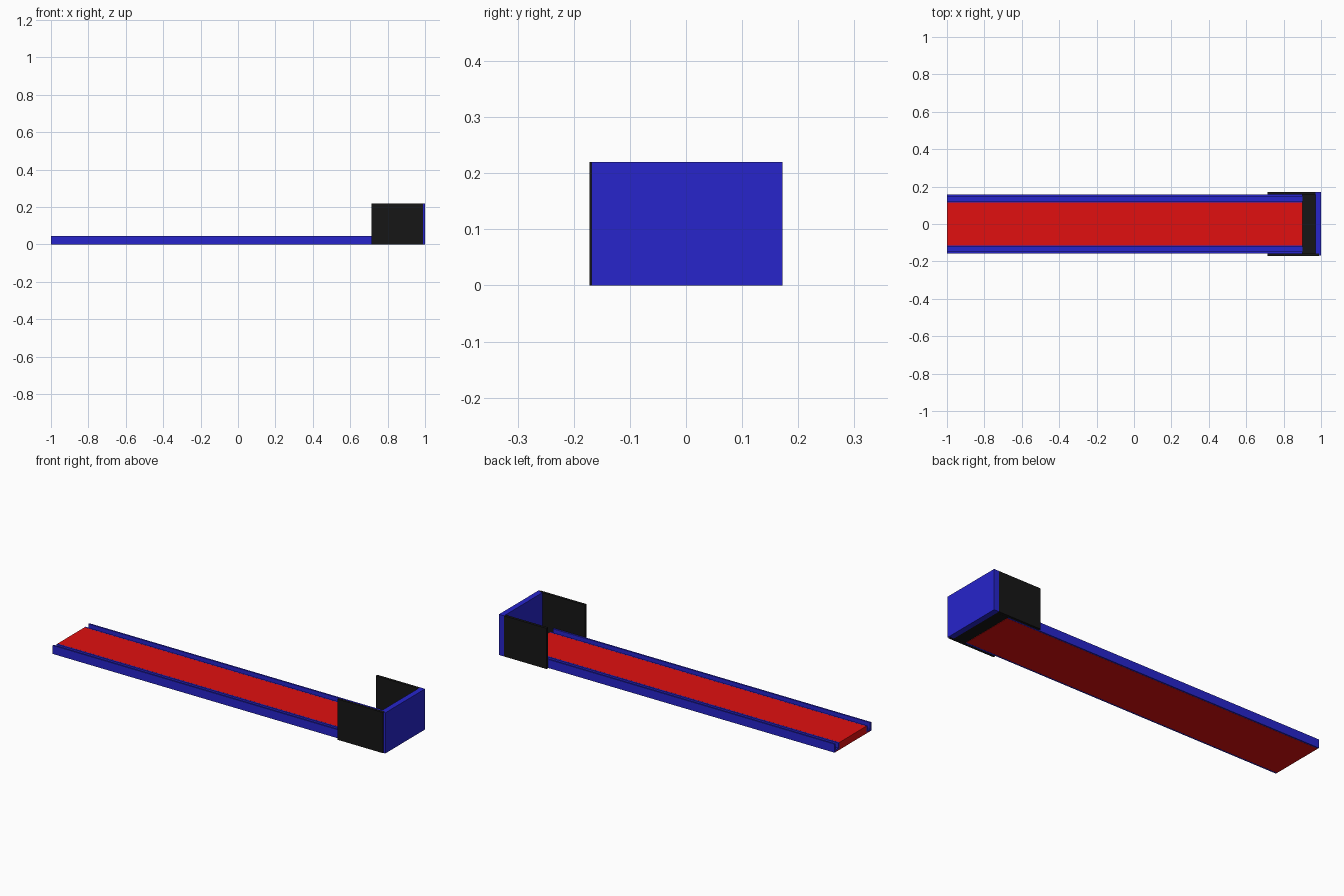
import bpy, bmesh

if "Cube" in bpy.data.objects:
    bpy.data.objects.remove(bpy.data.objects["Cube"])


def material(name, rgb):
    m = bpy.data.materials.new(name)
    m.diffuse_color = (*rgb, 1)
    m.use_nodes = True
    m.node_tree.nodes["Principled BSDF"].inputs["Base Color"].default_value = m.diffuse_color
    return m


RED = material("red", (0.75, 0.005, 0.005))
BLUE = material("blue", (0.02, 0.018, 0.6))
BLACK = material("black", (0.008, 0.008, 0.008))


def extrude_profile(name, pts, x0, x1, mat):
    """Closed (y, z) profile swept along x."""
    me = bpy.data.meshes.new(name)
    bm = bmesh.new()
    face = bm.faces.new([bm.verts.new((x0, y, z)) for y, z in pts])
    res = bmesh.ops.extrude_face_region(bm, geom=[face])
    verts = [v for v in res["geom"] if isinstance(v, bmesh.types.BMVert)]
    bmesh.ops.translate(bm, verts=verts, vec=(x1 - x0, 0, 0))
    bmesh.ops.recalc_face_normals(bm, faces=bm.faces)
    bm.to_mesh(me)
    bm.free()
    ob = bpy.data.objects.new(name, me)
    bpy.context.collection.objects.link(ob)
    me.materials.append(mat)
    return ob


def box(name, x0, x1, y0, y1, z0, z1, mat):
    return extrude_profile(name, [(y0, z0), (y1, z0), (y1, z1), (y0, z1)], x0, x1, mat)


# Lane: raised centre strip on a full-width base
half = [(0.148, 0), (0.148, 0.005), (0.115, 0.005), (0.115, 0.04)]
extrude_profile("lane", half + [(-y, z) for y, z in reversed(half)], -1, 0.9, RED)

# Gutters: open channels with a low inner lip and a taller outer wall
for side, s in (("front", -1), ("back", 1)):
    gutter = [(0.157, 0), (0.157, 0.046), (0.148, 0.046), (0.148, 0.013),
              (0.124, 0.013), (0.124, 0.04), (0.1155, 0.04), (0.1155, 0.0055),
              (0.1485, 0.0055), (0.1485, 0)]
    extrude_profile(side + "_gutter", [(s * y, z) for y, z in gutter], -1, 0.9, BLUE)

# Pit at the far end: side walls, floor and end wall
box("front_side_wall", 0.715, 0.99, -0.172, -0.1575, 0, 0.22, BLACK)
box("back_side_wall", 0.715, 0.97, 0.1575, 0.172, 0, 0.22, BLACK)
box("pit_floor", 0.902, 0.97, -0.157, 0.157, 0, 0.01, BLACK)
box("end_wall", 0.97, 0.99, -0.157, 0.172, 0, 0.22, BLUE)
box("end_wall_facing", 0.99, 1.0, -0.168, 0.172, 0, 0.22, BLUE)
